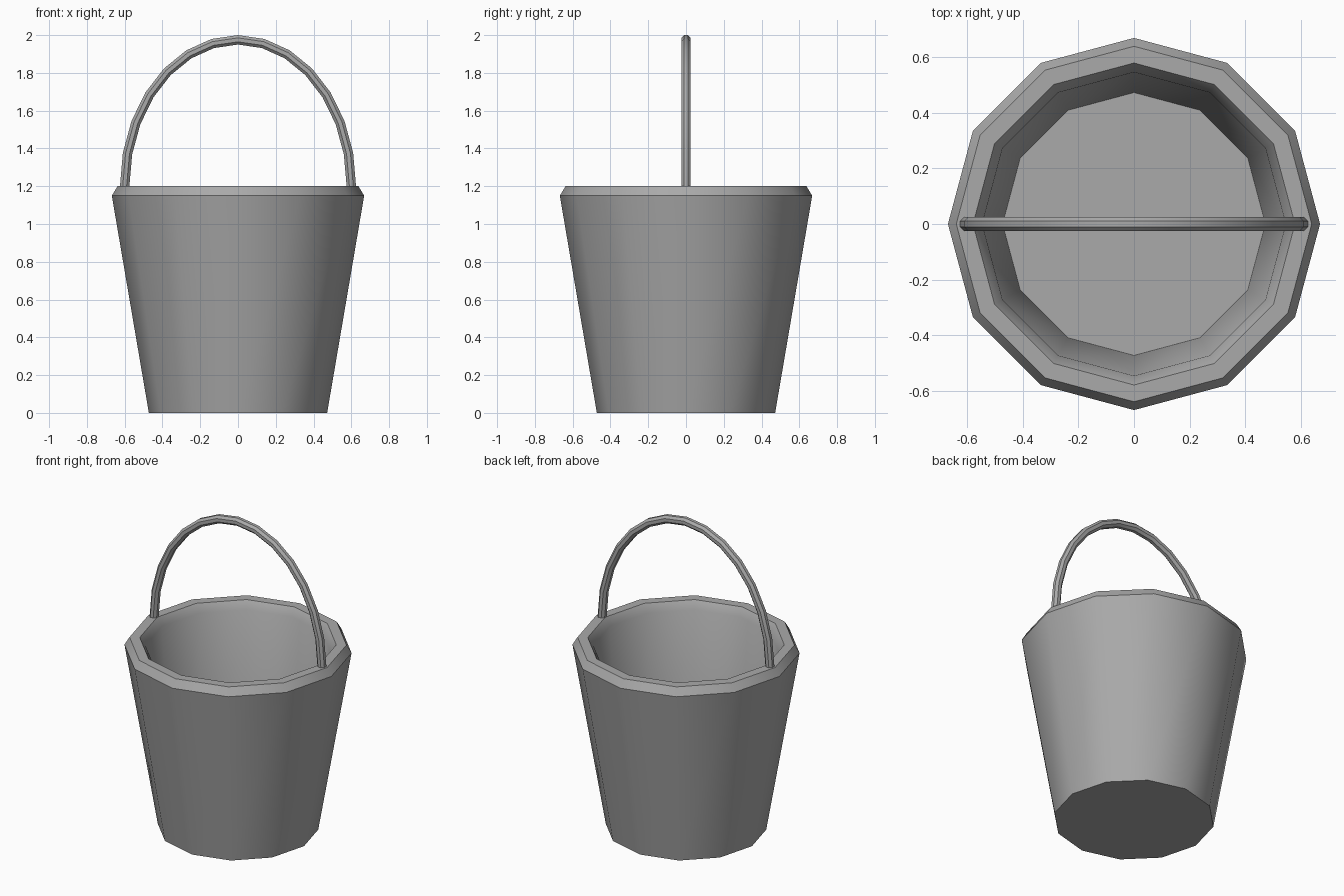
import bpy
import bmesh
from math import sin, cos, pi, radians

cube = bpy.data.objects.get("Cube")
if cube:
    bpy.data.objects.remove(cube)

metal = bpy.data.materials.new("grey metal")
metal.use_nodes = True
GREY = (0.4, 0.4, 0.4, 1)
metal.diffuse_color = GREY
metal.node_tree.nodes["Principled BSDF"].inputs["Base Color"].default_value = GREY


def loft(name, rings, angle):
    """Skin a row of equal rings and cap both ends."""
    bm = bmesh.new()
    loops = [[bm.verts.new(p) for p in ring] for ring in rings]
    n = len(loops[0])
    for a, b in zip(loops, loops[1:]):
        for i in range(n):
            j = (i + 1) % n
            bm.faces.new((a[i], a[j], b[j], b[i]))
    bm.faces.new(loops[0])
    bm.faces.new(loops[-1])
    bmesh.ops.recalc_face_normals(bm, faces=bm.faces)
    mesh = bpy.data.meshes.new(name)
    bm.to_mesh(mesh)
    bm.free()
    mesh.materials.append(metal)
    obj = bpy.data.objects.new(name, mesh)
    bpy.context.collection.objects.link(obj)
    bpy.ops.object.select_all(action='DESELECT')
    obj.select_set(True)
    bpy.context.view_layer.objects.active = obj
    bpy.ops.object.shade_smooth_by_angle(angle=radians(angle))
    return obj


# Bucket: outer wall, bevelled rim, inner wall and floor as (radius, height)
SIDES = 12
profile = [(0.472, 0), (0.668, 1.15), (0.638, 1.2),
           (0.578, 1.2), (0.545, 1.15), (0.472, 0.01)]
loft("bucket", [[(r * cos(2 * pi * i / SIDES), r * sin(2 * pi * i / SIDES), z)
                 for i in range(SIDES)] for r, z in profile], 30)

# Handle: eight-sided rod swept along half an ellipse standing on the rim
SEGMENTS, ROD_SIDES, ROD = 14, 8, 0.027
WIDTH, HEIGHT, RIM = 0.6, 0.775, 1.2
arch = []
for s in range(SEGMENTS + 1):
    t = pi * s / SEGMENTS
    nx, nz = HEIGHT * cos(t), WIDTH * sin(t)
    length = (nx * nx + nz * nz) ** 0.5
    ring = []
    for k in range(ROD_SIDES):
        a = 2 * pi * (k + 0.5) / ROD_SIDES
        out = ROD * cos(a) / length
        ring.append((WIDTH * cos(t) + out * nx, ROD * sin(a),
                     RIM + HEIGHT * sin(t) + out * nz))
    arch.append(ring)
loft("handle", arch, 30)
